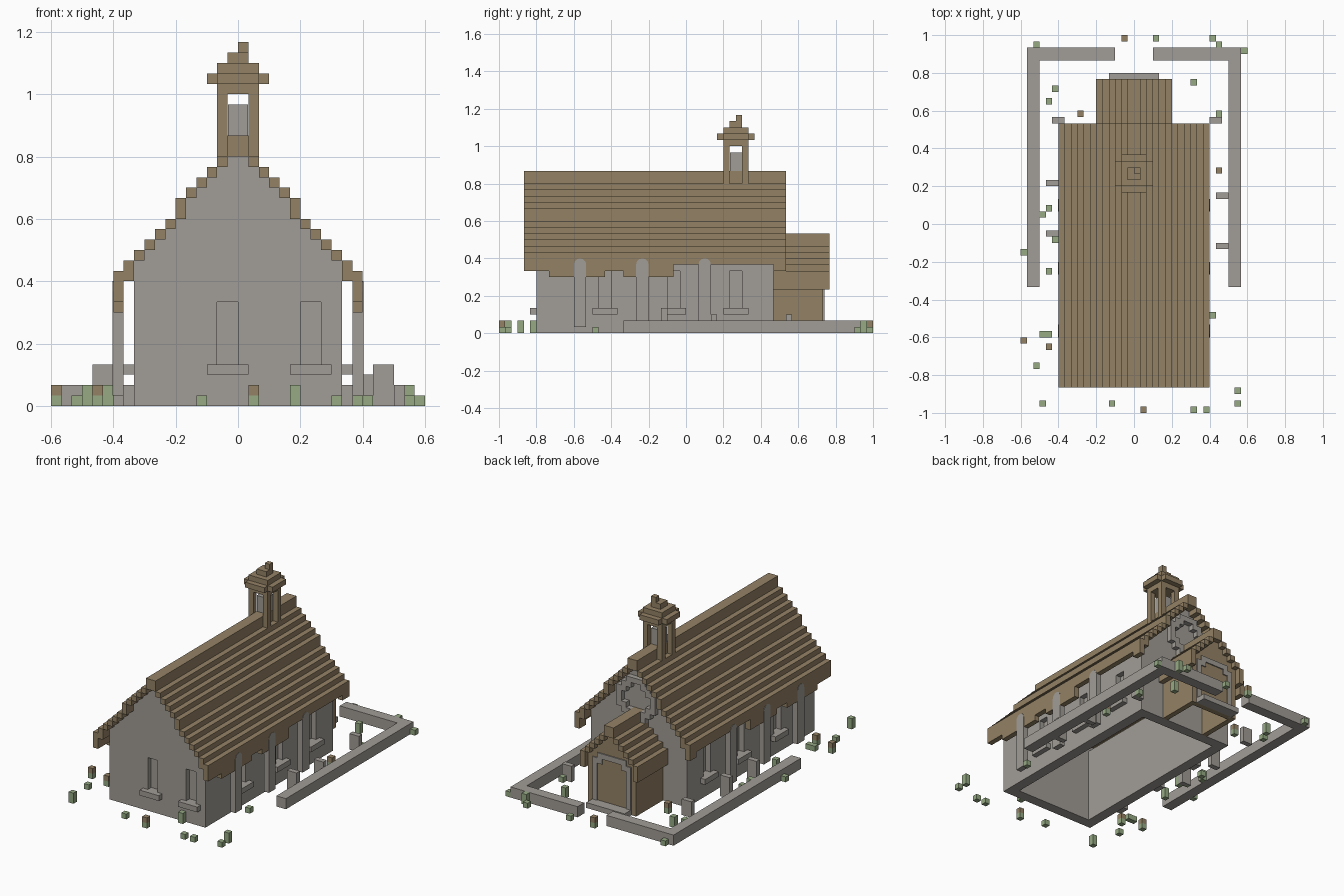
import bpy, bmesh, math

if "Cube" in bpy.data.objects:
    bpy.data.objects.remove(bpy.data.objects["Cube"])

U = 1 / 30  # one block


def lin(c):
    return tuple(((v / 255 + 0.055) / 1.055) ** 2.4 for v in c) + (1,)


def material(name, rgb):
    m = bpy.data.materials.new(name)
    m.diffuse_color = lin(rgb)
    m.use_nodes = True
    m.node_tree.nodes["Principled BSDF"].inputs["Base Color"].default_value = m.diffuse_color
    return m


STONE = material("grey stone", (161, 156, 150))
WOOD = material("brown wood", (148, 130, 101))
LEAF = material("leaf green", (150, 170, 132))


def finish(name, bm, mat):
    bmesh.ops.recalc_face_normals(bm, faces=bm.faces[:])
    me = bpy.data.meshes.new(name)
    bm.to_mesh(me)
    bm.free()
    me.materials.append(mat)
    ob = bpy.data.objects.new(name, me)
    bpy.context.collection.objects.link(ob)
    return ob


def boxes(name, items, mat, mirror=False):
    """Each item is x0, x1, y0, y1, z0, z1 in blocks."""
    bm = bmesh.new()
    items = list(items)
    if mirror:
        items += [(-b, -a, *rest) for a, b, *rest in items]
    for x0, x1, y0, y1, z0, z1 in items:
        vs = bmesh.ops.create_cube(bm, size=1)["verts"]
        for v in vs:
            v.co = ((x0 + (v.co.x + .5) * (x1 - x0)) * U,
                    (y0 + (v.co.y + .5) * (y1 - y0)) * U,
                    (z0 + (v.co.z + .5) * (z1 - z0)) * U)
    return finish(name, bm, mat)


def prism(name, outline, y0, y1, mat):
    """Extrude an (x, z) outline along y."""
    bm = bmesh.new()
    f = bm.faces.new([bm.verts.new((x * U, y0 * U, z * U)) for x, z in outline])
    r = bmesh.ops.extrude_face_region(bm, geom=[f])
    for v in r["geom"]:
        if isinstance(v, bmesh.types.BMVert):
            v.co.y = y1 * U
    return finish(name, bm, mat)


def stepped(heights):
    """Symmetric stepped gable outline from column heights, centre outwards."""
    right = []
    for i, h in enumerate(heights):
        right += [(i, h), (i + 1, h)]
    right = right[1:] + [(len(heights), 0)]
    return right + [(-x, z) for x, z in reversed(right)]


def cut(ob, cutter):
    m = ob.modifiers.new("niches", 'BOOLEAN')
    m.operation, m.solver, m.object = 'DIFFERENCE', 'EXACT', cutter
    cutter.hide_render = True
    cutter.hide_viewport = True


# Nave: stepped gables, side walls, open underside
tops = [26, 24, 23, 22, 21, 20, 18, 17, 16, 15, 14]
bots = [24, 23, 22, 21, 20, 18, 17, 16, 15, 14, 12]
front = prism("front_gable", stepped(bots[:10]), -24, -22, STONE)
prism("back_gable", stepped(bots[:10]), 12, 14, STONE)
wall_r = boxes("right_wall", [(8, 10, -22, 12, 0, 14)], STONE)
wall_l = boxes("left_wall", [(-10, -8, -22, 12, 0, 14)], STONE)

# Window niches and sills
side_y, front_x = (-13, -2, 8), (-1, 7)
cut(front, boxes("front_niche_cutter",
                 [(x - 1, x + 1, -25, -23, 4, 10) for x in front_x], STONE))
for wall, s in ((wall_r, 1), (wall_l, -1)):
    xs = sorted((9 * s, 11 * s))
    cut(wall, boxes("side_niche_cutter",
                    [(*xs, y - 1, y + 1, 4, 10) for y in side_y], STONE))
boxes("front_sills", [(x - 2, x + 2, -25, -23.5, 3, 4) for x in front_x], STONE)
boxes("side_sills", [(9.5, 11, y - 2, y + 2, 3, 4) for y in side_y], STONE, True)

# Round window frame on the back gable
ring = []
for i in range(-4, 4):
    for k in range(-4, 4):
        if 2.6 < math.hypot(i + .5, k + .5) < 4.1:
            ring.append((i, i + 1, 13.9, 15, 18 + k, 19 + k))
boxes("round_window_frame", ring, STONE)

# Stepped roof with a ragged eave
boxes("roof_steps", [(i, i + 1, -26, 16, bots[i], tops[i]) for i in range(1, 11)], WOOD, True)
boxes("roof_ridge", [(-1, 1, -26, 16, 24, 26)], WOOD)
eave = [(-26, -22, 10), (-22, -13, 9), (-13, -10, 10), (-10, -2, 9), (-2, 14, 11), (14, 16, 10)]
boxes("roof_eaves", [(11, 12, a, b, z, 13) for a, b, z in eave], WOOD, True)

# Posts with rounded heads along the sides
for s in (1, -1):
    for y in (-17, -7, 3):
        bm = bmesh.new()
        pts = [(-1, 1), (1, 1)] + [(math.cos(a * math.pi / 6), 11 + math.sin(a * math.pi / 6))
                                   for a in range(7)]
        f = bm.faces.new([bm.verts.new((s * 11 * U, (y + p) * U, z * U)) for p, z in pts])
        for v in bmesh.ops.extrude_face_region(bm, geom=[f])["geom"]:
            if isinstance(v, bmesh.types.BMVert):
                v.co.x = s * 12.06 * U
        finish("side_post", bm, STONE)

# Bell tower on the ridge
boxes("tower_posts", [(1, 2, y, y + 1, 23.5, 30) for y in (6, 9)], WOOD, True)
boxes("bell", [(-.97, .97, 7.03, 8.97, 24.1, 29)], STONE)
boxes("tower_cap", [(-2, 2, 6, 10, 30, 31), (-3, 3, 6, 10, 31, 32),
                    (-2, 2, 5, 6, 31, 32), (-2, 2, 10, 11, 31, 32),
                    (-2, 2, 6, 10, 32, 33), (-1, 1, 7, 9, 33, 34),
                    (0, 1, 8, 9, 34, 35)], WOOD)

# Porch with its own stepped roof
prism("porch_gable", stepped([14, 13, 12, 11, 10]), 21, 22, WOOD)
boxes("porch_walls", [(4, 5, 14, 21, 0, 10)], WOOD, True)
p_bot, p_top = [14, 13, 12, 11, 10, 7], [16, 14, 13, 12, 11, 10]
boxes("porch_roof", [(i, i + 1, 14, 23, p_bot[i], p_top[i]) for i in range(1, 6)], WOOD, True)
boxes("porch_ridge", [(-1, 1, 14, 23, 14, 16)], WOOD)
boxes("door_frame", [(-4, -3, 21.5, 22.2, 0, 9), (3, 4, 21.5, 22.2, 0, 9),
                     (-3, 3, 21.5, 22.2, 9, 10), (-3, -2, 21.5, 22.2, 8, 9),
                     (2, 3, 21.5, 22.2, 8, 9)], STONE)
boxes("door_step", [(-4, 4, 22, 24, 0, 1)], STONE)

# Low boundary wall
boxes("boundary_wall", [(15, 17, -10, 28, 0, 2), (3, 15, 26, 28, 0, 2)], STONE, True)

# Upright stones in the yard
boxes("yard_stones", [(12, 14, 16, 17, 0, 3), (13, 15, 4, 5, 0, 3), (13, 15, -4, -3, 0, 4),
                      (-13, -11, 16, 17, 0, 3), (-14, -12, 6, 7, 0, 4),
                      (-14, -12, -2, -1, 0, 4)], STONE)

# Small plants: x, y, height
plants = [(-16, 28, 1), (-13, 21, 2), (-14, 19, 1), (9, 22, 2), (13, 17, 1), (12, 29, 1),
          (13, 28, 2), (3, 29, 1), (17, 27, 1), (-14, 2, 1), (-15, 1, 2), (-14, -2, 1),
          (-13, -3, 2), (-18, -5, 1), (-14, -8, 2), (-15, -18, 1), (-14, -18, 1),
          (-16, -23, 1), (-15, -29, 2), (-4, -29, 1), (12, -15, 1), (16, -27, 2),
          (16, -29, 1), (9, -30, 1), (11, -30, 1), (5, -25, 2)]
flowers = [(-2, 29), (-9, 17), (-18, -19), (-14, -20), (1, -30), (13, 8)]
boxes("plants", [(x, x + 1, y, y + 1, 0, h) for x, y, h in plants], LEAF)
boxes("flower_stems", [(x, x + 1, y, y + 1, 0, 1) for x, y in flowers], LEAF)
boxes("flower_heads", [(x, x + 1, y, y + 1, 1, 2) for x, y in flowers], WOOD)
